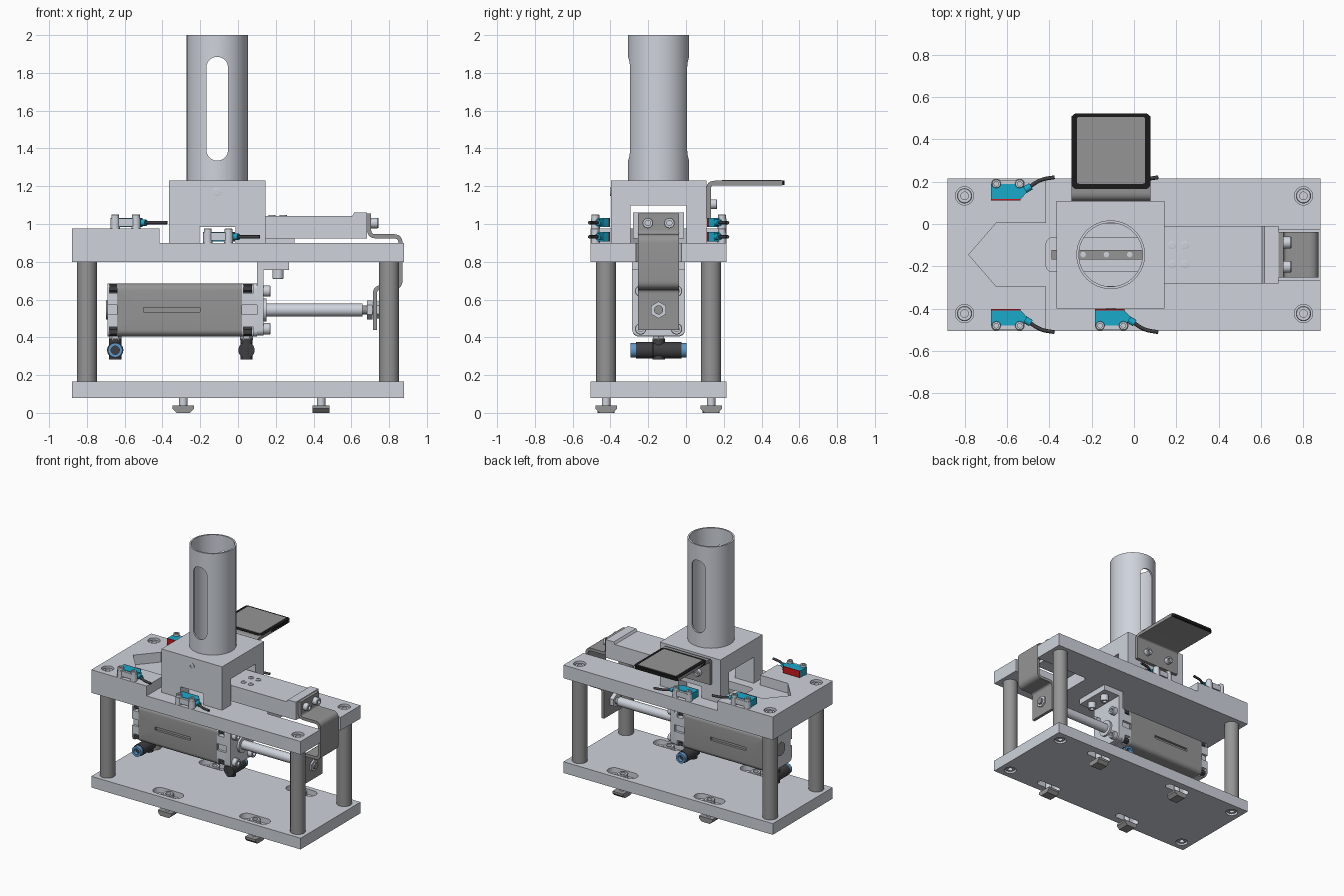
import bpy, bmesh, math
from mathutils import Vector

if "Cube" in bpy.data.objects:
    bpy.data.objects.remove(bpy.data.objects["Cube"])

CY = -0.145          # machine centre line in y
TX = -0.11           # magazine tube centre in x


def mat(name, col):
    m = bpy.data.materials.new(name)
    m.diffuse_color = (*col, 1)
    m.use_nodes = True
    m.node_tree.nodes["Principled BSDF"].inputs["Base Color"].default_value = m.diffuse_color
    return m


TEAL = mat("teal", (0.01, 0.4, 0.6))
RED = mat("red", (0.6, 0.01, 0.01))
BLUE = mat("blue", (0.12, 0.32, 0.6))
DARK = mat("dark", (0.05, 0.05, 0.055))
BLACK = mat("black", (0.01, 0.01, 0.01))
STEEL = mat("steel_grey", (0.3, 0.3, 0.3))
LIGHT = mat("aluminium", (0.62, 0.65, 0.71))


def finish(name, bm, m):
    bmesh.ops.remove_doubles(bm, verts=bm.verts, dist=1e-6)
    bmesh.ops.recalc_face_normals(bm, faces=bm.faces)
    me = bpy.data.meshes.new(name)
    bm.to_mesh(me)
    bm.free()
    ob = bpy.data.objects.new(name, me)
    bpy.context.collection.objects.link(ob)
    me.materials.append(m)
    smooth(ob)
    return ob


def smooth(ob):
    bpy.ops.object.select_all(action='DESELECT')
    ob.select_set(True)
    bpy.context.view_layer.objects.active = ob
    bpy.ops.object.shade_smooth_by_angle(angle=math.radians(30))


def prism(name, pts, axis, a, b, m=LIGHT):
    """Extrude a 2D outline along an axis from a to b."""
    put = {'x': lambda u, v, w: (w, u, v), 'y': lambda u, v, w: (u, w, v),
           'z': lambda u, v, w: (u, v, w)}[axis]
    bm = bmesh.new()
    lo, hi = [[bm.verts.new(put(u, v, w)) for u, v in pts] for w in (a, b)]
    bm.faces.new(lo)
    bm.faces.new(hi)
    n = len(pts)
    for i in range(n):
        j = (i + 1) % n
        bm.faces.new((lo[i], lo[j], hi[j], hi[i]))
    return finish(name, bm, m)


def rect(u0, u1, v0, v1, r=0.0):
    """Rectangle outline, optionally with rounded corners."""
    if not r:
        return [(u0, v0), (u1, v0), (u1, v1), (u0, v1)]
    out = []
    for k, (cu, cv) in enumerate([(u1 - r, v1 - r), (u0 + r, v1 - r), (u0 + r, v0 + r), (u1 - r, v0 + r)]):
        for i in range(9):
            t = math.pi / 2 * (k + i / 8)
            out.append((cu + r * math.cos(t), cv + r * math.sin(t)))
    return out


def box(name, x0, x1, y0, y1, z0, z1, m=LIGHT):
    return prism(name, rect(x0, x1, y0, y1), 'z', z0, z1, m)


def lathe(name, prof, at, d=(0, 0, 1), m=LIGHT, seg=32):
    """Revolve a closed (radius, height) profile about direction d."""
    q = Vector((0, 0, 1)).rotation_difference(Vector(d))
    bm = bmesh.new()
    rings = [[bm.verts.new(Vector(at) + q @ Vector((r * math.cos(2 * math.pi * i / seg), r * math.sin(2 * math.pi * i / seg), h)))
              for i in range(seg)] for r, h in prof]
    for k in range(len(prof)):
        a, b = rings[k], rings[(k + 1) % len(prof)]
        if prof[k][0] == 0 and prof[(k + 1) % len(prof)][0] == 0:
            continue
        for i in range(seg):
            j = (i + 1) % seg
            bm.faces.new((a[i], a[j], b[j], b[i]))
    return finish(name, bm, m)


def rod(name, r, length, at, d=(0, 0, 1), m=LIGHT, seg=32):
    return lathe(name, [(0, 0), (r, 0), (r, length), (0, length)], at, d, m, seg)


def screw(name, r, h, at, d=(0, 0, 1), m=LIGHT):
    """Cap screw head with a recess."""
    return lathe(name, [(0, 0), (r, 0), (r, h * .9), (r * .9, h), (r * .5, h), (r * .5, h * .5), (0, h * .5)], at, d, m, 24)


def cut(ob, *cutters):
    for c in cutters:
        md = ob.modifiers.new("cut", 'BOOLEAN')
        md.operation, md.solver, md.object = 'DIFFERENCE', 'EXACT', c
        bpy.context.view_layer.objects.active = ob
        bpy.ops.object.modifier_apply(modifier=md.name)
        bpy.data.objects.remove(c)
    smooth(ob)


def strip(path, t, r):
    """Outline of a bent sheet following path, with rounded bends."""
    P = [Vector(p) for p in path]
    c = [P[0]]
    for a, b, d in zip(P, P[1:], P[2:]):
        s, e = b + (a - b).normalized() * r, b + (d - b).normalized() * r
        c += [s * (1 - k) ** 2 + b * 2 * k * (1 - k) + e * k * k for k in [i / 6 for i in range(7)]]
    c.append(P[-1])
    left, right = [], []
    for i, p in enumerate(c):
        tan = (c[min(i + 1, len(c) - 1)] - c[max(i - 1, 0)]).normalized()
        n = Vector((-tan.y, tan.x)) * t / 2
        left.append(tuple(p + n))
        right.append(tuple(p - n))
    return left + right[::-1]


# base plate with counterbored mounting slots, clamping screws and T-nuts
base = box("base_plate", -.88, .88, -.505, .215, .08, .165)
ROWS = (CY - .278, CY + .278)
for y in ROWS:
    for x in (-.29, .44):
        cut(base, prism("slot", rect(x - .1, x + .1, y - .027, y + .027, .0269), 'z', .05, .2),
            prism("counterbore", rect(x - .12, x + .12, y - .047, y + .047, .0469), 'z', .125, .2))
        rod("mount_stem", .022, .11, (x, y, .02))
        screw("mount_screw", .038, .04, (x, y, .122))
        prof = lambda c: [(c - .035, 0), (c + .035, 0), (c + .057, .022), (c + .057, .038), (c - .057, .038), (c - .057, .022)]
        if x < 0:
            prism("t_nut", prof(x), 'y', y - .045, y + .045, STEEL)
        else:
            prism("t_nut", prof(y), 'x', x - .045, x + .045, STEEL)

# top plate with rail pocket and coupling notch, raised V nest at the left end
top = box("top_plate", -.88, .88, -.505, .215, .8, .9)
nest = prism("v_nest", [(-.88, -.505), (-.415, -.505), (-.415, CY - .15), (-.65, CY - .15), (-.78, CY), (-.65, CY + .15),
                        (-.415, CY + .15), (-.415, .215), (-.88, .215)], 'z', .9, .975)
cut(top, prism("pocket", rect(-.415, .38, CY - .08, CY + .08, .03), 'z', .83, 1),
    prism("notch", rect(.42, 1, CY - .12, CY + .12, .03), 'z', .7, 1))
for x in (-.8, .8):
    for y in ROWS:
        z = .975 if x < 0 else .9
        rod("post", .053, .635, (x, y, .165), m=STEEL)
        if x < 0:
            cut(nest, rod("bore", .043, .2, (x, y, .85)))
        cut(top, rod("bore", .043, .2, (x, y, z - .06)))
        screw("post_screw", .036, .05, (x, y, z - .062))
        cut(base, rod("bore", .043, .1, (x, y, .03)))
        screw("post_screw_lower", .036, .045, (x, y, .132), (0, 0, -1))

# linear rail and carriage
box("linear_rail", -.39, .37, CY - .022, CY + .022, .828, .875, STEEL)
for i in range(7):
    screw("rail_screw", .013, .004, (-.35 + i * .11, CY, .874))
box("carriage", .12, .3, CY - .07, CY + .07, .86, .925)

# pusher slide with raised end
prism("pusher_slide", [(.06, .923), (.683, .923), (.683, 1.06), (.615, 1.06), (.605, 1.043), (.06, 1.043)], 'y', CY - .135, CY + .135)
for x in (.18, .24):
    for dy in (-.045, .045):
        screw("slide_screw", .019, .006, (x, CY + dy, 1.042))

# bent coupling bracket from the slide down to the piston rod
prism("coupling_bracket", strip([(.694, 1.055), (.694, .935), (.86, .935), (.86, .665), (.725, .665), (.725, .44)], .022, .035),
      'y', CY - .108, CY + .108, STEEL)
for dy in (-.057, .057):
    screw("bracket_screw", .028, .04, (.703, CY + dy, 1.005), (1, 0, 0))

# magazine block: tunnel along x, sensor windows, tube bore
block = box("magazine_block", -.365, .145, CY - .253, CY + .253, .9, 1.23)
cut(block, box("tunnel", -.5, .3, CY - .148, CY + .148, .85, 1.098),
    box("window", -.205, -.012, -.6, .3, .85, .985),
    rod("bore", .1615, .3, (TX, CY, 1.0), seg=64))
for s in (-1, 1):
    screw("tube_set_screw", .022, .006, (TX, CY + s * .252, 1.17), (0, s, 0))

# magazine tube with through slot
tube = lathe("magazine_tube", [(.162, 1.098), (.162, 2), (.15, 2), (.15, 1.098)], (TX, CY, 0), seg=64)
cut(tube, prism("slot", rect(TX - .057, TX + .057, 1.335, 1.885, .0569), 'y', -.5, .3))

# angled sign plate on the back of the block
prism("sign_bracket", strip([(.12, 1.03), (.12, 1.217), (.51, 1.217)], .024, .03), 'x', -.295, .078, STEEL)
prism("sign_frame", rect(-.295, .078, .165, .522, .025), 'z', 1.206, 1.231, BLACK)
prism("sign_face", rect(-.27, .053, .19, .505, .01), 'z', 1.22, 1.234, STEEL)
for x in (-.2, -.01):
    screw("sign_screw", .026, .035, (x, .13, 1.105), (0, 1, 0))

# air cylinder: body, end caps with notched sides and corner screws
CZ = .545
body = prism("cylinder_body", rect(CY - .138, CY + .138, CZ - .14, CZ + .14, .035), 'x', -.64, .02, STEEL)
for s in (-1, 1):
    cut(body, box("groove", -.5, -.2, CY + s * .132 - .012, CY + s * .132 + .012, CZ - .012, CZ + .012))
for x0, x1 in ((-.692, -.64), (.02, .1)):
    cap = prism("cylinder_cap", rect(CY - .138, CY + .138, CZ - .14, CZ + .14, .03), 'x', x0, x1)
    for s in (-1, 1):
        cut(cap, box("nick", x0 - .01, x1 + .01, CY + s * .14 - .02, CY + s * .14 + .02, CZ - .025, CZ + .025))
        for t in (-1, 1):
            cy, cz = CY + s * .125, CZ + t * .115
            xm = x0 + .012 if x0 < 0 else x0 + .01
            cut(cap, box("corner", xm, xm + .05, cy - .03, cy + .03, cz - .027, cz + .027))
            rod("cap_bolt", .023, .045, (xm, CY + s * .108, cz), (1, 0, 0), DARK, 6)
rod("cap_boss", .05, .008, (-.698, CY, CZ), (1, 0, 0), STEEL)

# mounting foot hanging from the top plate
box("mount_foot", .1, .27, CY - .14, CY + .14, .757, .8)
prism("mount_flange", rect(CY - .14, CY + .14, CZ - .135, .8, .03), 'x', .1, .135)
for s in (-1, 1):
    screw("foot_screw", .03, .047, (.212, CY + s * .07, .757), (0, 0, -1))
    for t in (-1, 1):
        screw("flange_screw", .03, .038, (.134, CY + s * .095, CZ + t * .1), (1, 0, 0))

# piston rod with threaded end, lock nuts
rod("rod_collar", .06, .02, (.13, CY, CZ), (1, 0, 0))
rod("piston_rod", .034, .53, (.13, CY, CZ), (1, 0, 0))
rod("rod_thread", .024, .12, (.64, CY, CZ), (1, 0, 0), STEEL)
rod("lock_nut", .05, .03, (.682, CY, CZ), (1, 0, 0), LIGHT, 6)
rod("end_nut", .045, .012, (.736, CY, CZ), (1, 0, 0), LIGHT, 6)

# elbow air fittings, one facing each way
for x, s in ((-.65, -1), (.045, 1)):
    rod("fitting_hex", .034, .03, (x, CY, .385), (0, 0, 1), LIGHT, 6)
    rod("fitting_stem", .033, .11, (x, CY, .283), m=DARK)
    rod("fitting_arm", .043, .15, (x, CY - s * .03, .332), (0, s, 0), DARK)
    lathe("fitting_ring", [(.022, 0), (.038, 0), (.038, .03), (.022, .03)], (x, CY + s * .118, .332), (0, s, 0), BLUE)

# photo sensors with clamps and cables, mirrored about the centre line
for x, z in ((-.595, .975), (-.105, .9)):
    for s in (-1, 1):
        y = lambda o: CY + s * o
        prism("sensor_body", [(x - .08, y(.263)), (x + .06, y(.263)), (x + .09, y(.295)), (x + .065, y(.335)), (x - .08, y(.335))],
              'z', z + .008, z + .058, TEAL)
        box("sensor_window", x - .08, x + .06, *sorted((y(.257), y(.264))), z + .008, z + .058, RED)
        box("sensor_clamp", x - .07, x + .07, *sorted((y(.325), y(.352))), z + .012, z + .054)
        for dx in (-.055, .055):
            rod("sensor_post", .024, .055, (x + dx, y(.335), z))
            screw("sensor_screw", .021, .02, (x + dx, y(.335), z + .055))
        rod("sensor_gland", .017, .045, (x + .07, y(.3), z + .032), (1, s * .6, 0), TEAL, 16)
        cu = bpy.data.curves.new("sensor_cable", 'CURVE')
        cu.dimensions, cu.bevel_depth, cu.bevel_resolution, cu.use_fill_caps = '3D', .009, 2, True
        sp = cu.splines.new('BEZIER')
        sp.bezier_points.add(2)
        for bp, (dx, o) in zip(sp.bezier_points, ((.09, .312), (.155, .352), (.22, .366))):
            bp.co = (x + dx, y(o), z + .032)
            bp.handle_left_type = bp.handle_right_type = 'AUTO'
        cu.materials.append(DARK)
        bpy.context.collection.objects.link(bpy.data.objects.new("sensor_cable", cu))
